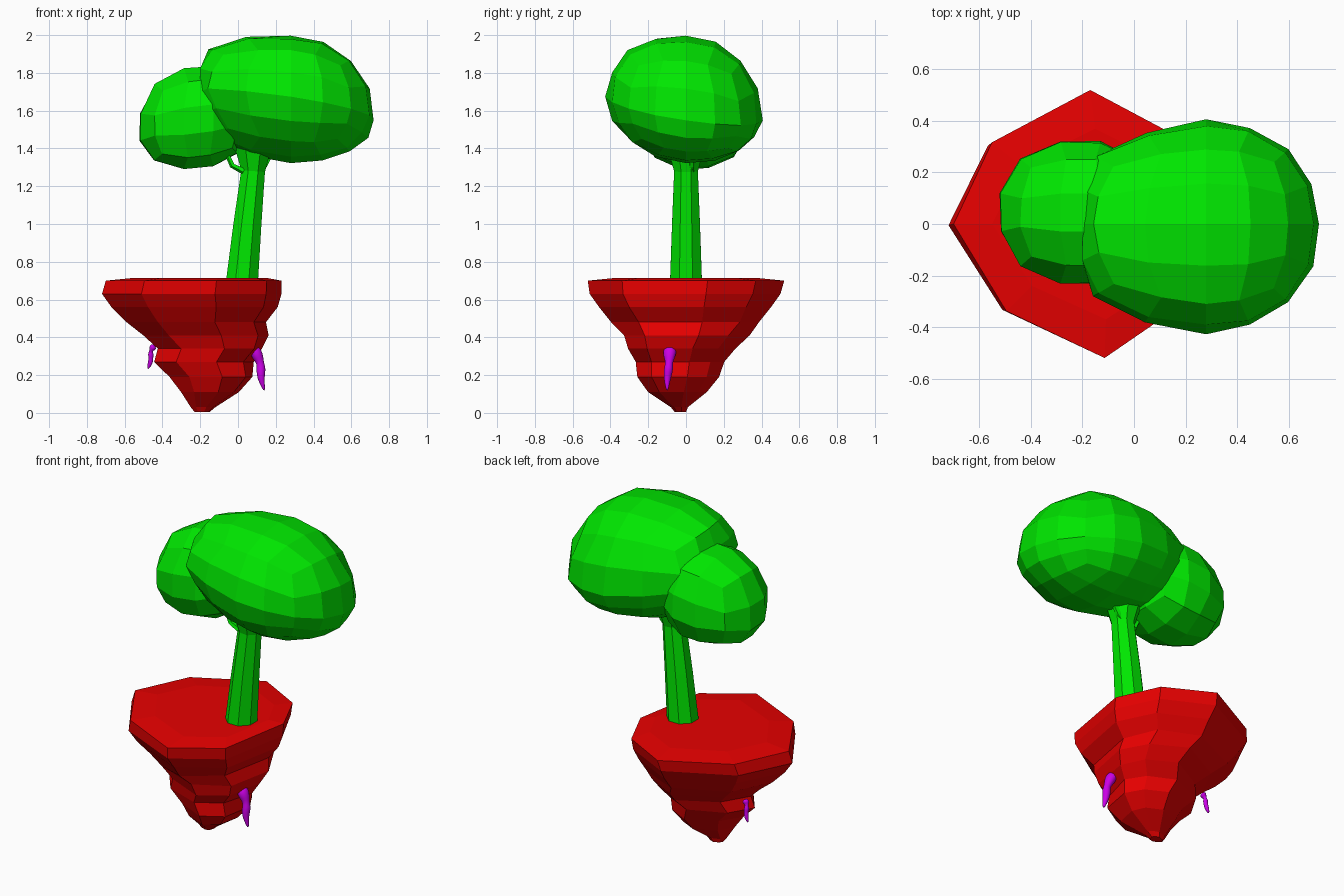
import bpy
import bmesh
import math
import random
from mathutils import Vector

random.seed(4)
cube = bpy.data.objects.get("Cube")
if cube:
    bpy.data.objects.remove(cube)


def make_material(name, color):
    mat = bpy.data.materials.new(name)
    mat.use_nodes = True
    mat.diffuse_color = (*color, 1)
    mat.node_tree.nodes["Principled BSDF"].inputs["Base Color"].default_value = (*color, 1)
    return mat


RED = make_material("red rock", (0.8, 0, 0))
GREEN = make_material("leaf green", (0, 0.8, 0))
PURPLE = make_material("purple root", (0.6, 0, 0.8))


def finish(bm, name, mat):
    bmesh.ops.recalc_face_normals(bm, faces=bm.faces)
    mesh = bpy.data.meshes.new(name)
    bm.to_mesh(mesh)
    bm.free()
    mesh.materials.append(mat)
    obj = bpy.data.objects.new(name, mesh)
    bpy.context.collection.objects.link(obj)
    return obj


def loft(name, rings, mat):
    """Skin a list of equal rings of points and cap both ends."""
    bm = bmesh.new()
    loops = [[bm.verts.new(p) for p in ring] for ring in rings]
    count = len(loops[0])
    for low, high in zip(loops, loops[1:]):
        for i in range(count):
            j = (i + 1) % count
            bm.faces.new((low[i], low[j], high[j], high[i]))
    bm.faces.new(loops[0])
    bm.faces.new(loops[-1])
    return finish(bm, name, mat)


def tube(name, path, radii, sides, mat):
    """Tapered tube whose rings face along the path."""
    points = [Vector(p) for p in path]
    rings = []
    for k, (point, radius) in enumerate(zip(points, radii)):
        along = points[min(k + 1, len(points) - 1)] - points[max(k - 1, 0)]
        turn = Vector((0, 0, 1)).rotation_difference(along)
        rings.append([])
        for i in range(sides):
            a = math.tau * (i + 0.5) / sides
            offset = Vector((math.cos(a), math.sin(a), 0)) * radius
            rings[-1].append(point + turn @ offset)
    return loft(name, rings, mat)


def leaf_mass(name, center, plus, minus, powers, cuts, lean, taper, flat_end):
    """Faceted blob: own reach along each half axis, leaning, blunt and narrow at -x."""
    bm = bmesh.new()
    bmesh.ops.create_cube(bm, size=2)
    bmesh.ops.subdivide_edges(bm, edges=bm.edges[:], cuts=cuts, use_grid_fill=True)
    for v in bm.verts:
        d = Vector([math.tan(c * math.pi / 4) for c in v.co]).normalized()
        power = powers[0] if d.z > -0.01 else powers[1]
        d /= sum(abs(c) ** power for c in d) ** (1 / power)
        d *= 1 + random.uniform(-0.01, 0.02)
        p = Vector([c * (plus[k] if c > 0 else minus[k]) for k, c in enumerate(d)])
        p.x = max(p.x, flat_end)
        p.z += (lean[0] * p.x + lean[1] * p.y) * (1 - 0.6 * abs(d.z))
        p.y *= 1 + taper * min(p.x, 0)
        v.co = p + Vector(center)
    return finish(bm, name, GREEN)


# Floating rock: one uneven octagon, refitted to the extents at each height
OUTLINE = [(-1, 0), (-0.56, -0.65), (0.26, -1), (0.83, -0.65),
           (1, 0.22), (0.75, 0.71), (0.14, 1), (-0.68, 0.61)]
LEVELS = [  # height, left, right, front, back
    (0.005, -0.23, -0.15, -0.06, 0),
    (0.03, -0.25, -0.12, -0.08, 0.01),
    (0.11, -0.3, 0.01, -0.2, 0.11),
    (0.19, -0.36, 0.08, -0.26, 0.18),
    (0.27, -0.44, 0.08, -0.27, 0.2),
    (0.34, -0.43, 0.14, -0.31, 0.26),
    (0.41, -0.52, 0.17, -0.34, 0.33),
    (0.48, -0.6, 0.16, -0.4, 0.4),
    (0.56, -0.67, 0.21, -0.46, 0.45),
    (0.63, -0.72, 0.23, -0.51, 0.5),
    (0.7, -0.7, 0.23, -0.52, 0.52),
    (0.715, -0.55, 0.15, -0.37, 0.37),
]
rock_rings = []
for z, left, right, front, back in LEVELS:
    rough = 0.06 if 0.1 < z < 0.5 else 0
    ring = []
    for u, v in OUTLINE:
        s = 1 + random.uniform(-rough, rough / 3)
        ring.append(((left + right) / 2 + u * s * (right - left) / 2,
                     (front + back) / 2 + v * s * (back - front) / 2, z))
    rock_rings.append(ring)
loft("floating_rock", rock_rings, RED)

# Leaning trunk with a flared top, and small twigs under the leaves
tube("trunk", [(0.02, 0, 0.68), (0.05, 0, 1), (0.08, 0, 1.28), (0.08, 0, 1.42)],
     [0.092, 0.08, 0.068, 0.11], 8, GREEN)
tube("left_twig", [(0.03, -0.03, 1.28), (-0.03, -0.03, 1.31), (-0.07, -0.03, 1.4)],
     [0.018, 0.015, 0.012], 5, GREEN)
tube("right_twig", [(0.1, 0.03, 1.27), (0.14, 0.03, 1.31), (0.18, 0.03, 1.38)],
     [0.02, 0.018, 0.012], 5, GREEN)

# Leaf masses
leaf_mass("large_leaf_mass", (0.28, 0, 1.61), (0.44, 0.4, 0.385), (0.6, 0.42, 0.285),
          (2.15, 1.9), 3, (-0.14, -0.15), 0.2, -0.48)
leaf_mass("small_leaf_mass", (-0.2, 0.045, 1.55), (0.27, 0.285, 0.29), (0.33, 0.285, 0.26),
          (2.2, 2.3), 2, (0.15, 0), 0, -0.33)

# Hanging roots
roots = [
    tube("right_root", [(0.06, -0.08, 0.32), (0.09, -0.085, 0.335), (0.11, -0.09, 0.29),
                        (0.125, -0.09, 0.24), (0.118, -0.1, 0.19), (0.14, -0.1, 0.115)],
         [0.03, 0.04, 0.034, 0.03, 0.024, 0.008], 8, PURPLE),
    tube("left_root", [(-0.44, 0.06, 0.355), (-0.457, 0.065, 0.345), (-0.464, 0.07, 0.31),
                       (-0.458, 0.075, 0.28), (-0.478, 0.08, 0.23)],
         [0.018, 0.024, 0.024, 0.02, 0.006], 8, PURPLE),
]
for root in roots:
    root.data.polygons.foreach_set("use_smooth", [True] * len(root.data.polygons))
    root.modifiers.new("Round", "SUBSURF").levels = 2
